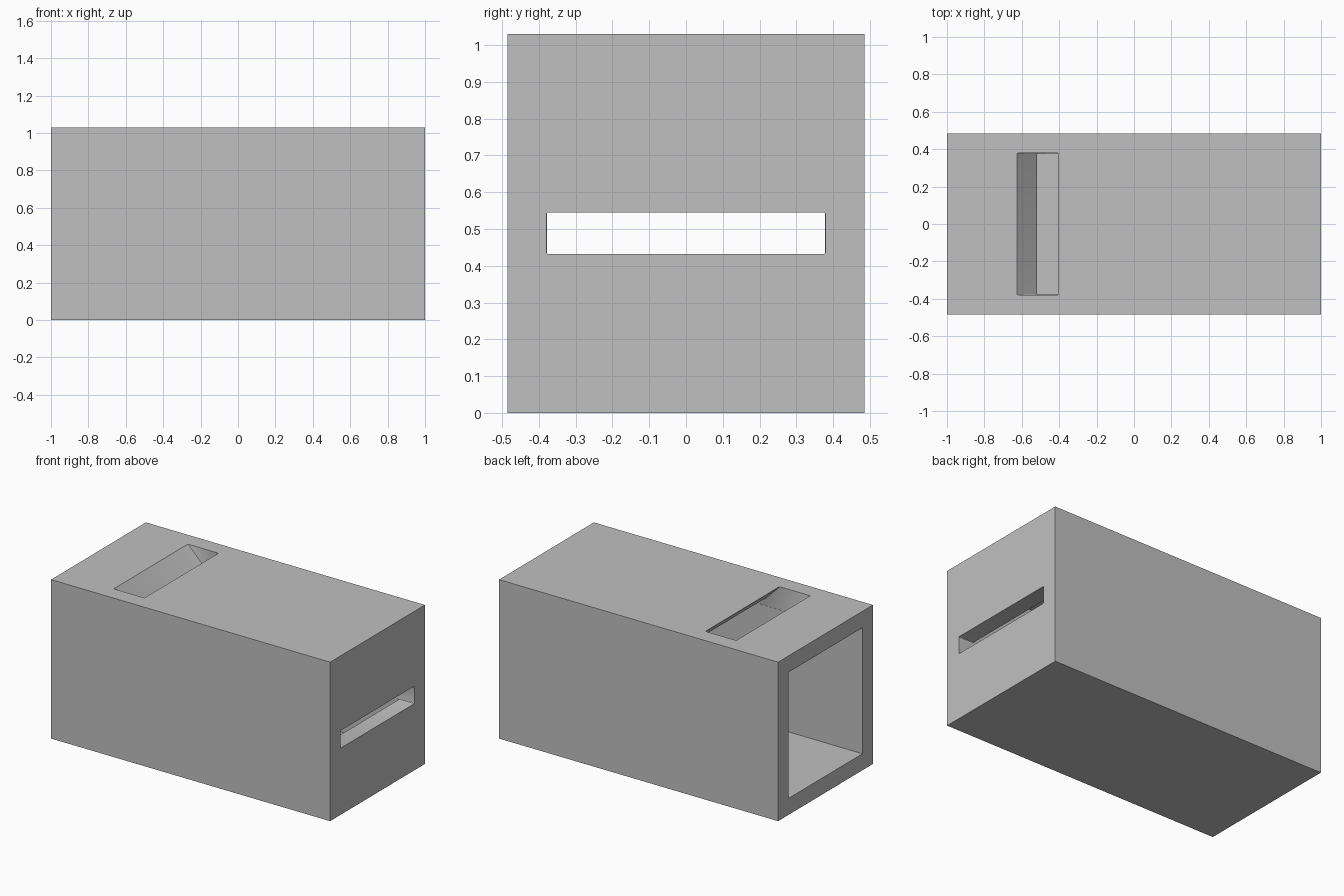
import bpy, bmesh, math
from mathutils import Vector

if "Cube" in bpy.data.objects:
    bpy.data.objects.remove(bpy.data.objects["Cube"], do_unlink=True)

DEPTH, HEIGHT, WALL = 0.97, 1.03, 0.107
HOLE_X = -0.463

grey = bpy.data.materials.new("plain_grey")
grey.use_nodes = True
colour = (0.53, 0.53, 0.53, 1)
grey.diffuse_color = colour
grey.node_tree.nodes["Principled BSDF"].inputs["Base Color"].default_value = colour


def make_object(name, bm):
    bmesh.ops.recalc_face_normals(bm, faces=bm.faces)
    mesh = bpy.data.meshes.new(name)
    bm.to_mesh(mesh)
    bm.free()
    mesh.materials.append(grey)
    obj = bpy.data.objects.new(name, mesh)
    bpy.context.collection.objects.link(obj)
    return obj


def box(name, low, high, round_axis=None, shear=0, shear_z=0):
    """Box between two corners, optionally with rounded edges and a slant in x."""
    bm = bmesh.new()
    bmesh.ops.create_cube(bm, size=1)
    low, high = Vector(low), Vector(high)
    for v in bm.verts:
        v.co = (low + high) / 2 + v.co * (high - low)
    if round_axis is not None:
        edges = [e for e in bm.edges
                 if abs((e.verts[0].co - e.verts[1].co)[round_axis]) > 0.01]
        bmesh.ops.bevel(bm, geom=edges, offset=0.005, segments=3,
                        profile=0.5, affect='EDGES')
    for v in bm.verts:
        v.co.x -= shear * (v.co.z - shear_z)
    return make_object(name, bm)


# Housing block
housing = box("housing", (-1, -DEPTH / 2, 0), (1, DEPTH / 2, HEIGHT))

# Hollow interior, open at the left-hand end of the front
inner_y = DEPTH / 2 - WALL
cavity = box("cavity_cutter", (-1.2, -inner_y, WALL), (1 - WALL, inner_y, HEIGHT - WALL))

# Straight slot in the closed end
end_slot = box("end_slot_cutter", (0.8, -0.379, 0.432), (1.1, 0.379, 0.545), round_axis=0)

# Slanted slot through the top wall
top_slot = box("top_slot_cutter", (-0.625, -0.379, HEIGHT - 0.15),
               (-0.405, 0.379, HEIGHT + 0.05), round_axis=2, shear=1, shear_z=HEIGHT)

# Round hole through front and back walls
bm = bmesh.new()
bmesh.ops.create_cone(bm, cap_ends=True, segments=64, radius1=0.094, radius2=0.094, depth=1.4)
for v in bm.verts:
    x, y, z = v.co
    v.co = (HOLE_X + x, z, HEIGHT / 2 + y)
side_hole = make_object("side_hole_cutter", bm)

# Cut the openings
for cutter in (cavity, end_slot, top_slot, side_hole):
    cutter.hide_render = True
    cutter.display_type = 'WIRE'
    cut = housing.modifiers.new(cutter.name, 'BOOLEAN')
    cut.operation = 'DIFFERENCE'
    cut.solver = 'EXACT'
    cut.object = cutter

# Bake the cuts and remove the cutters
bpy.context.view_layer.objects.active = housing
housing.select_set(True)
for name in [m.name for m in housing.modifiers]:
    bpy.ops.object.modifier_apply(modifier=name)
for cutter in (cavity, end_slot, top_slot, side_hole):
    bpy.data.objects.remove(cutter, do_unlink=True)

bpy.ops.object.shade_smooth_by_angle(angle=math.radians(25))
